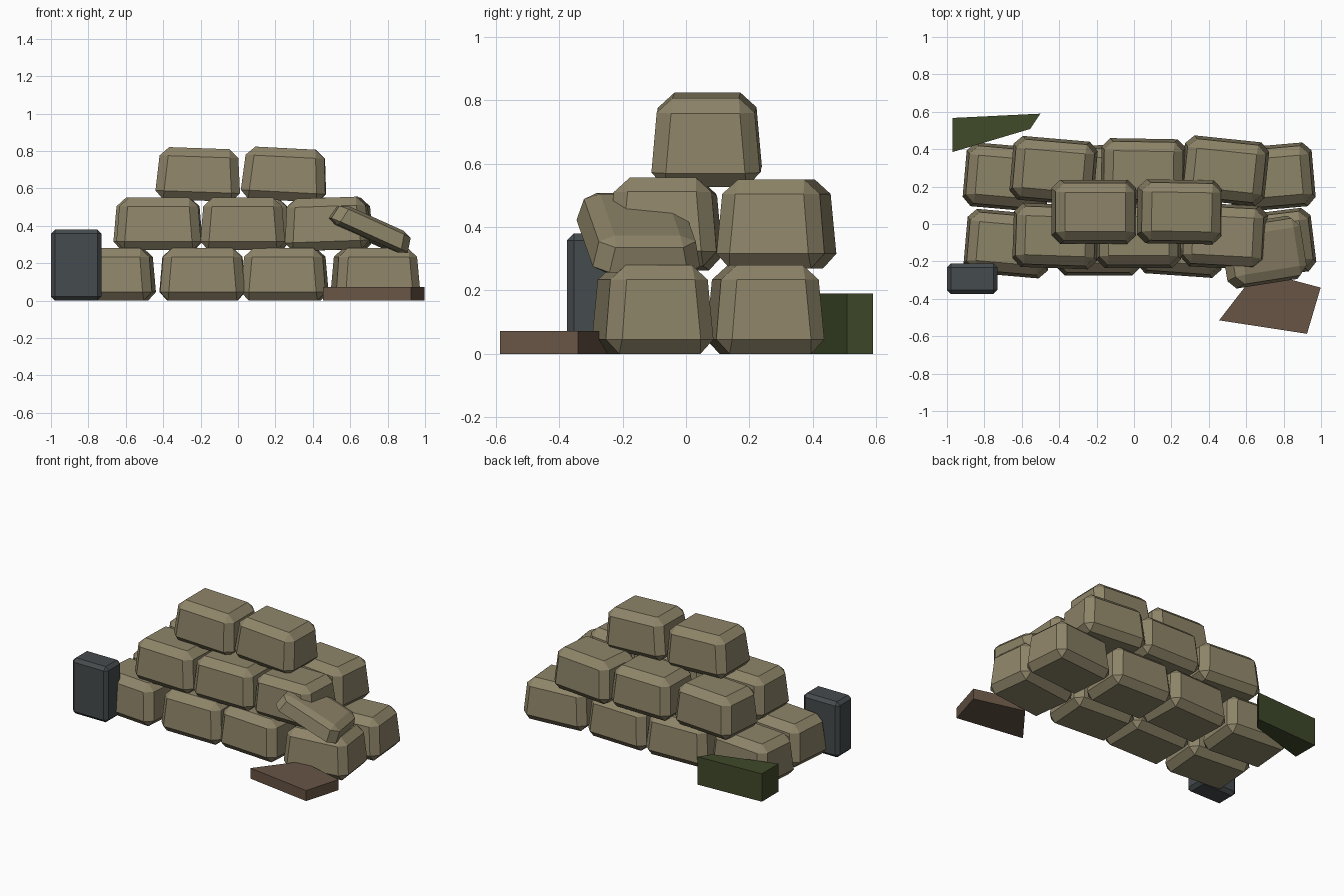
import bpy, bmesh
from math import radians
from mathutils import Matrix, Vector, Euler

if "Cube" in bpy.data.objects:
    bpy.data.objects.remove(bpy.data.objects["Cube"])


def material(name, rgb):
    m = bpy.data.materials.new(name)
    m.diffuse_color = (*rgb, 1)
    m.use_nodes = True
    m.node_tree.nodes["Principled BSDF"].inputs["Base Color"].default_value = m.diffuse_color
    return m


CANVAS = material("khaki canvas", (0.270, 0.232, 0.140))
STEEL = material("dark slate", (0.060, 0.070, 0.075))
WOOD = material("brown board", (0.135, 0.090, 0.060))
GREEN = material("olive green", (0.050, 0.067, 0.023))


def finish(bm, name, mat):
    bmesh.ops.recalc_face_normals(bm, faces=bm.faces)
    me = bpy.data.meshes.new(name)
    bm.to_mesh(me)
    bm.free()
    me.materials.append(mat)
    ob = bpy.data.objects.new(name, me)
    bpy.context.collection.objects.link(ob)
    return ob


def block(name, mat, size, bevel, taper=(1, 1)):
    """Chamfered box centred on the origin, narrowing towards the top."""
    bm = bmesh.new()
    bmesh.ops.create_cube(bm, size=1)
    for v in bm.verts:
        tx, ty = taper if v.co.z > 0 else (1, 1)
        v.co = Vector((v.co.x * size[0] * tx, v.co.y * size[1] * ty, v.co.z * size[2]))
    bmesh.ops.bevel(bm, geom=bm.edges[:], offset=bevel, segments=1,
                    profile=0.5, affect='EDGES')
    return finish(bm, name, mat)


def prism(name, mat, outline, height):
    """Flat-topped slab standing on the ground."""
    bm = bmesh.new()
    f = bm.faces.new([bm.verts.new((x, y, 0)) for x, y in outline])
    top = bmesh.ops.extrude_face_region(bm, geom=[f])["geom"]
    bmesh.ops.translate(bm, vec=(0, 0, height),
                        verts=[v for v in top if isinstance(v, bmesh.types.BMVert)])
    return finish(bm, name, mat)


def sandbag(name, pos, rot=(0, 0, 0), flat=1.0):
    ob = block(name, CANVAS, (0.46, 0.35, 0.28), 0.046, (0.90, 0.86))
    ob.data.transform(Matrix.Diagonal((1, 1, flat, 1)))
    ob.location = pos
    ob.rotation_euler = Euler([radians(a) for a in rot])
    return ob


# stacked bags: layer, base height, row depth, (x, roll, yaw) for each bag
rows = [
    ("bottom_front", 0.0, -0.105, [(-0.675, 0, -5), (-0.19, 0, 0), (0.25, 0, -4), (0.735, 0, 7)]),
    ("bottom_back", 0.0, 0.25, [(-0.68, 0, -5), (-0.19, 0, 2), (0.25, 0, -2), (0.735, 0, 5)]),
    ("middle_front", 0.27, -0.065, [(-0.42, 0, -2), (0.025, 0, 0), (0.48, -2, -3)]),
    ("middle_back", 0.27, 0.285, [(-0.43, 0, -5), (0.05, 0, -1), (0.485, 0, -6)]),
    ("top", 0.535, 0.065, [(-0.212, 2, 0), (0.248, 3, -1)]),
]
for layer, z, y, bags in rows:
    for i, (x, roll, yaw) in enumerate(bags):
        sandbag(f"{layer}_sandbag_{i + 1}", (x, y, z + 0.14), (0, roll, yaw))

# slumped, half-empty bag on the right shoulder
sandbag("slumped_sandbag", (0.70, -0.148, 0.385), (0, 24, 9), 0.42)

# upright ammunition box
box = block("upright_box", STEEL, (0.27, 0.165, 0.38), 0.022)
box.location = (-0.865, -0.2925, 0.19)

# loose board in front and wedge behind
prism("ground_board", WOOD, [(0.455, -0.515), (0.925, -0.587), (0.998, -0.34), (0.66, -0.25)], 0.072)
prism("rear_wedge", GREEN, [(-0.97, 0.385), (-0.555, 0.508), (-0.5, 0.59), (-0.97, 0.567)], 0.19)
